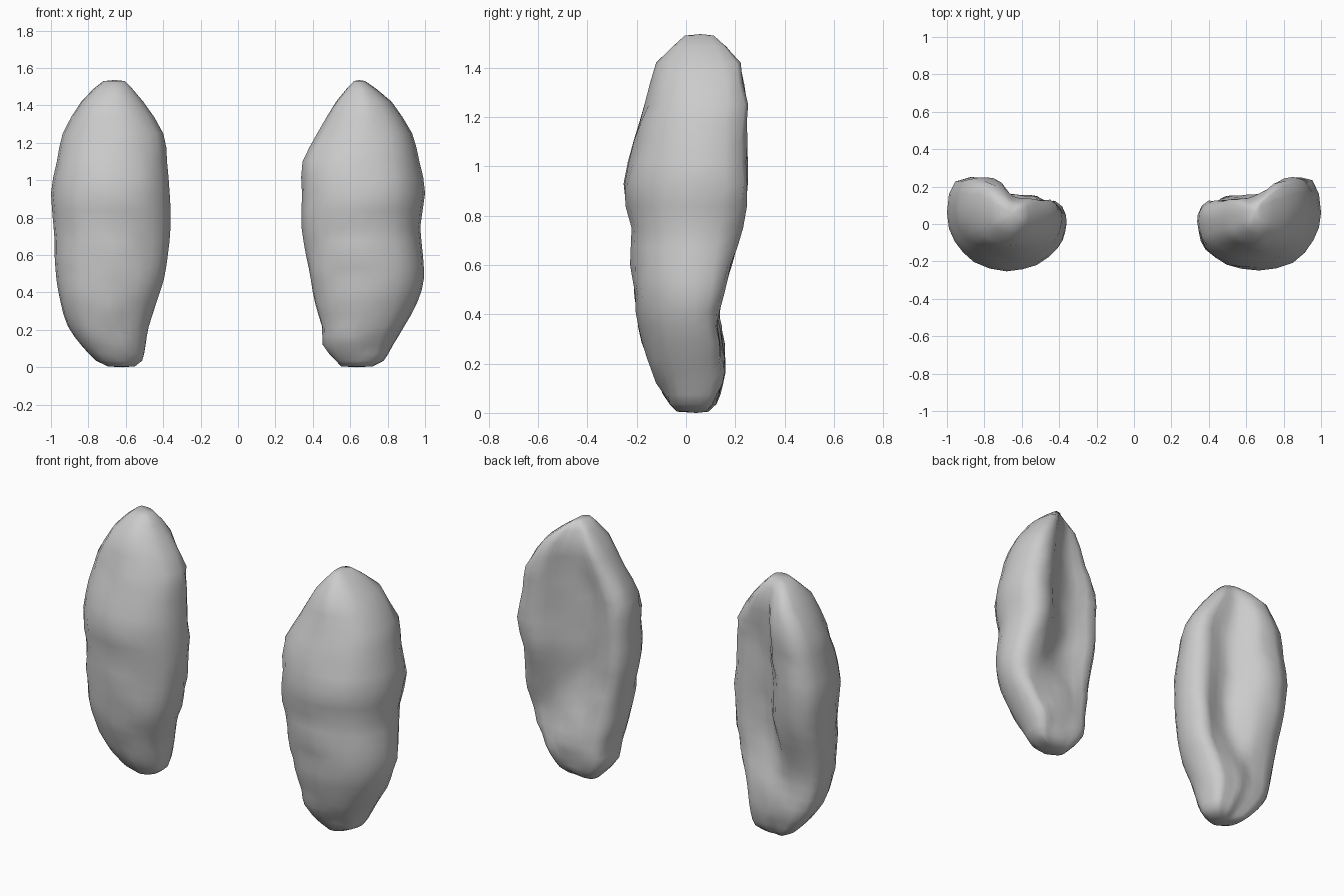
import bpy, bmesh
from mathutils import Vector, noise

if "Cube" in bpy.data.objects:
    bpy.data.objects.remove(bpy.data.objects["Cube"])

# Shared depth profile: z, front, side, outer back lip, back hollow, inner back lip
DEPTH = [
    (0.005, -0.03, 0.04, 0.08, 0.09, 0.08),
    (0.035, -0.06, 0.03, 0.11, 0.12, 0.11),
    (0.12, -0.115, 0.03, 0.14, 0.15, 0.135),
    (0.22, -0.155, 0.02, 0.145, 0.165, 0.145),
    (0.35, -0.19, 0.01, 0.13, 0.135, 0.13),
    (0.47, -0.21, 0.01, 0.145, 0.10, 0.12),
    (0.60, -0.22, 0.01, 0.18, 0.075, 0.12),
    (0.75, -0.225, 0.02, 0.22, 0.08, 0.12),
    (0.93, -0.25, 0.03, 0.24, 0.09, 0.12),
    (1.10, -0.215, 0.04, 0.235, 0.10, 0.12),
    (1.25, -0.165, 0.05, 0.24, 0.115, 0.125),
    (1.42, -0.115, 0.06, 0.21, 0.14, 0.13),
    (1.53, 0.00, 0.05, 0.11, 0.11, 0.09),
]
# Silhouettes: outer and inner |x| at each depth row
LEFT = [(.70, .55), (.76, .51), (.84, .49), (.91, .475), (.95, .43), (.97, .39), (.98, .37),
        (.985, .355), (1.0, .36), (.97, .375), (.935, .395), (.84, .505), (.72, .60)]
RIGHT = [(.72, .55), (.78, .52), (.83, .45), (.89, .445), (.96, .405), (.995, .385), (.99, .36),
         (.975, .335), (1.0, .335), (.97, .34), (.93, .42), (.82, .52), (.68, .62)]


def spline(a, b, c, d, t):
    """Catmull-Rom interpolation."""
    return 0.5 * (2 * b + (c - a) * t + (2 * a - 5 * b + 4 * c - d) * t * t
                  + (3 * b - a - 3 * c + d) * t ** 3)


def section(row, edge, sign, lip):
    """One closed kidney-shaped ring of control points."""
    z, f, s, lo, m, li = row
    outer, inner = edge
    c, h = (outer + inner) / 2, (outer - inner) / 2
    pts = [(0, f), (.55, f + .17 * (s - f)), (.87, f + .55 * (s - f)), (1, s + .03),
           (.86, s + .96 * (lo - s)), (lip, lo), (lip - .27, .55 * lo + .45 * m),
           (-.14, .1 * lo + .9 * m), (-.45, .6 * m + .4 * li), (-.80, li),
           (-.97, s + .25 * (li - s)), (-.96, f + .75 * (s - f)),
           (-.84, f + .42 * (s - f)), (-.5, f + .12 * (s - f))]
    return [Vector((sign * (c + h * u), y, z)) for u, y in pts]


def lump(name, edges, sign, lip):
    rings = [section(r, e, sign, lip) for r, e in zip(DEPTH, edges)]
    # Extra rings between the control rings
    full = []
    for i in range(len(rings) - 1):
        a, b, c, d = (rings[min(max(i + k, 0), len(rings) - 1)] for k in (-1, 0, 1, 2))
        for t in ((0, .5) if i else (0,)):
            full.append([spline(*p, t) for p in zip(a, b, c, d)])
    full.append(rings[-1])
    # Extra points around each ring, roughened by hand-worked dents
    bm = bmesh.new()
    loops = []
    for ring in full:
        n = len(ring)
        verts = []
        for i in range(n):
            p = [ring[(i + k) % n] for k in (-1, 0, 1, 2)]
            for t in (0, .5):
                co = spline(*p, t)
                dent = noise.noise(co * 9) * 0.012 + noise.noise(co * 17) * 0.007
                verts.append(bm.verts.new(co + Vector((0.3 * dent, dent, 0))))
        loops.append(verts)
    for lo, hi in zip(loops, loops[1:]):
        for i in range(len(lo)):
            j = (i + 1) % len(lo)
            bm.faces.new((lo[i], lo[j], hi[j], hi[i]))
    # Small closed ends
    for loop in (loops[0], loops[-1]):
        mid = sum((v.co for v in loop), Vector()) / len(loop)
        mid.z += -0.005 if loop is loops[0] else 0.006
        tip = bm.verts.new(mid)
        for i in range(len(loop)):
            bm.faces.new((loop[i], loop[(i + 1) % len(loop)], tip))
    bmesh.ops.recalc_face_normals(bm, faces=bm.faces)
    for f in bm.faces:
        f.smooth = True
    me = bpy.data.meshes.new(name)
    bm.to_mesh(me)
    bm.free()
    ob = bpy.data.objects.new(name, me)
    bpy.context.collection.objects.link(ob)
    return ob


lump("left_hollow_lump", LEFT, -1, .34)
lump("right_hollow_lump", RIGHT, 1, .5)
